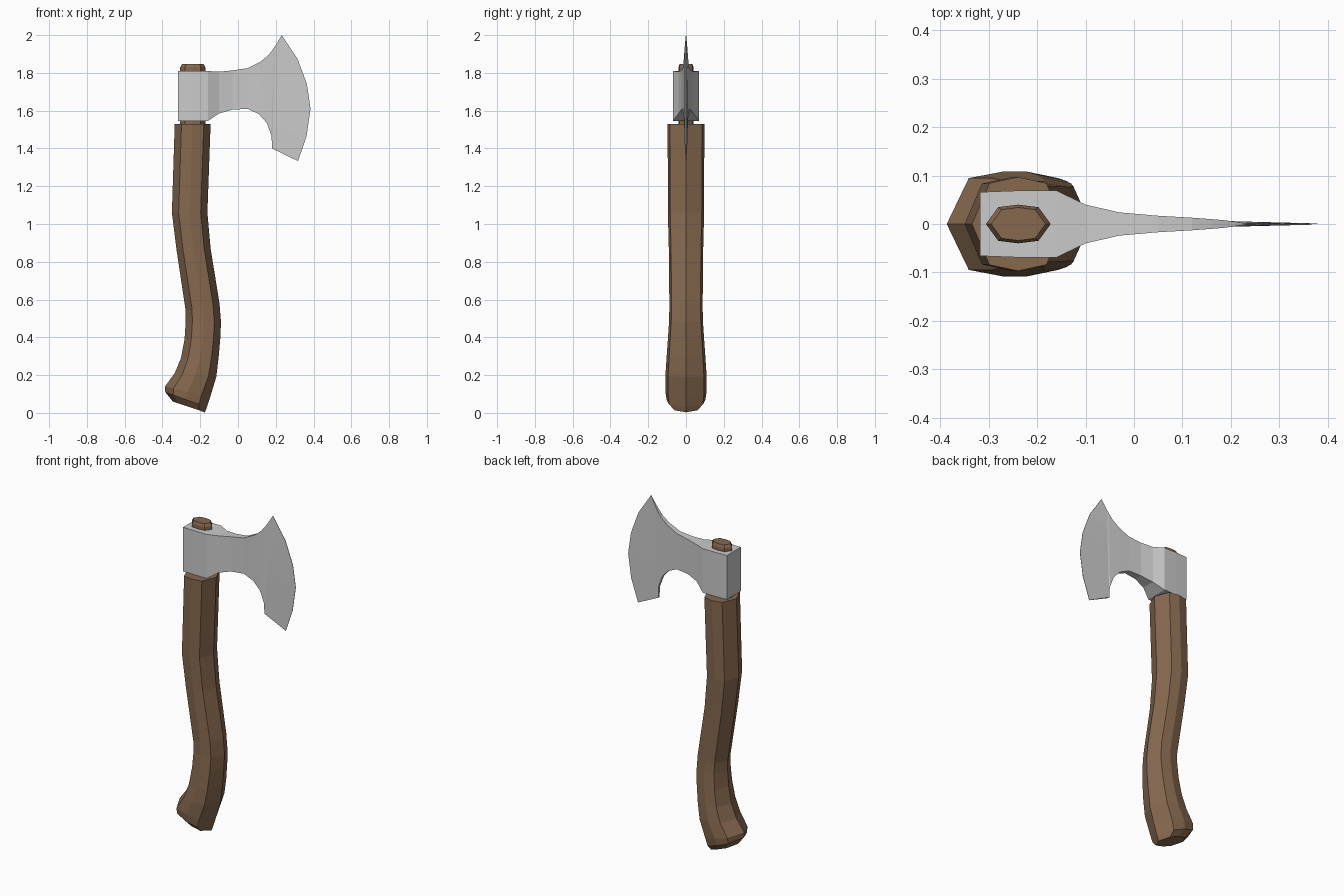
import bpy
import bmesh

if "Cube" in bpy.data.objects:
    bpy.data.objects.remove(bpy.data.objects["Cube"])


def material(name, rgb):
    m = bpy.data.materials.new(name)
    m.diffuse_color = (*rgb, 1)
    m.use_nodes = True
    m.node_tree.nodes["Principled BSDF"].inputs["Base Color"].default_value = m.diffuse_color
    return m


wood = material("brown wood", (0.24, 0.14, 0.078))
steel = material("grey steel", (0.6, 0.6, 0.6))


def loft(name, rings, mat):
    """Skin a list of equal-length closed rings and cap both ends."""
    bm = bmesh.new()
    vs = [[bm.verts.new(p) for p in r] for r in rings]
    n = len(rings[0])
    for a, b in zip(vs, vs[1:]):
        for i in range(n):
            j = (i + 1) % n
            bm.faces.new((a[i], a[j], b[j], b[i]))
    bm.faces.new(vs[0])
    bm.faces.new(vs[-1])
    bmesh.ops.recalc_face_normals(bm, faces=bm.faces)
    me = bpy.data.meshes.new(name)
    bm.to_mesh(me)
    bm.free()
    me.materials.append(mat)
    ob = bpy.data.objects.new(name, me)
    bpy.context.collection.objects.link(ob)
    return ob


# eight-sided, slightly boxy grip section
SECTION = [(1, 0), (.62, .87), (0, 1), (-.62, .87),
           (-1, 0), (-.62, -.87), (0, -1), (.62, -.87)]


def section(xl, zl, xr, zr, hy):
    cx, cz, hx, hz = (xl + xr) / 2, (zl + zr) / 2, (xr - xl) / 2, (zr - zl) / 2
    return [(cx + hx * u, hy * v, cz + hz * u) for u, v in SECTION]


# handle: back point, front point, half width; with stepped tenon on top
stations = [
    (-.345, .06, -.175, .003, .07),
    (-.385, .11, -.165, .03, .103),
    (-.387, .14, -.147, .085, .109),
    (-.335, .21, -.115, .19, .109),
    (-.302, .29, -.103, .29, .103),
    (-.283, .39, -.094, .39, .096),
    (-.277, .48, -.09, .48, .09),
    (-.277, .54, -.098, .58, .088),
    (-.325, .86, -.145, .87, .091),
    (-.35, 1.06, -.162, 1.06, .096),
    (-.335, 1.53, -.145, 1.53, .097),
    (-.306, 1.53, -.172, 1.53, .04),
    (-.306, 1.83, -.172, 1.83, .04),
    (-.295, 1.848, -.183, 1.848, .034),
]
loft("handle", [section(*s) for s in stations], wood)

# axe head: top point, bottom point, half thickness for each column
columns = [
    (-.318, 1.81, -.318, 1.545, .066),
    (-.24, 1.81, -.24, 1.545, .069),
    (-.16, 1.81, -.16, 1.545, .069),
    (-.10, 1.806, -.10, 1.585, .040),
    (-.03, 1.813, -.03, 1.605, .024),
    (.05, 1.825, .05, 1.61, .017),
    (.12, 1.86, .11, 1.582, .013),
    (.16, 1.893, .152, 1.535, .010),
    (.185, 1.925, .178, 1.465, .008),
    (.20, 1.947, .18, 1.40, .006),
]
cutting_edge = [(.232, 2.0), (.315, 1.875), (.365, 1.74),
                (.384, 1.61), (.363, 1.465), (.318, 1.333)]


def slab(points, hy):
    return [(x, hy, z) for x, z in points] + [(x, -hy, z) for x, z in reversed(points)]


rows = len(cutting_edge)
rings = []
for xt, zt, xb, zb, hy in columns:
    ts = [i / (rows - 1) for i in range(rows)]
    rings.append(slab([(xt + (xb - xt) * t, zt + (zb - zt) * t) for t in ts], hy))
rings.append(slab(cutting_edge, .001))
loft("axe_head", rings, steel)
